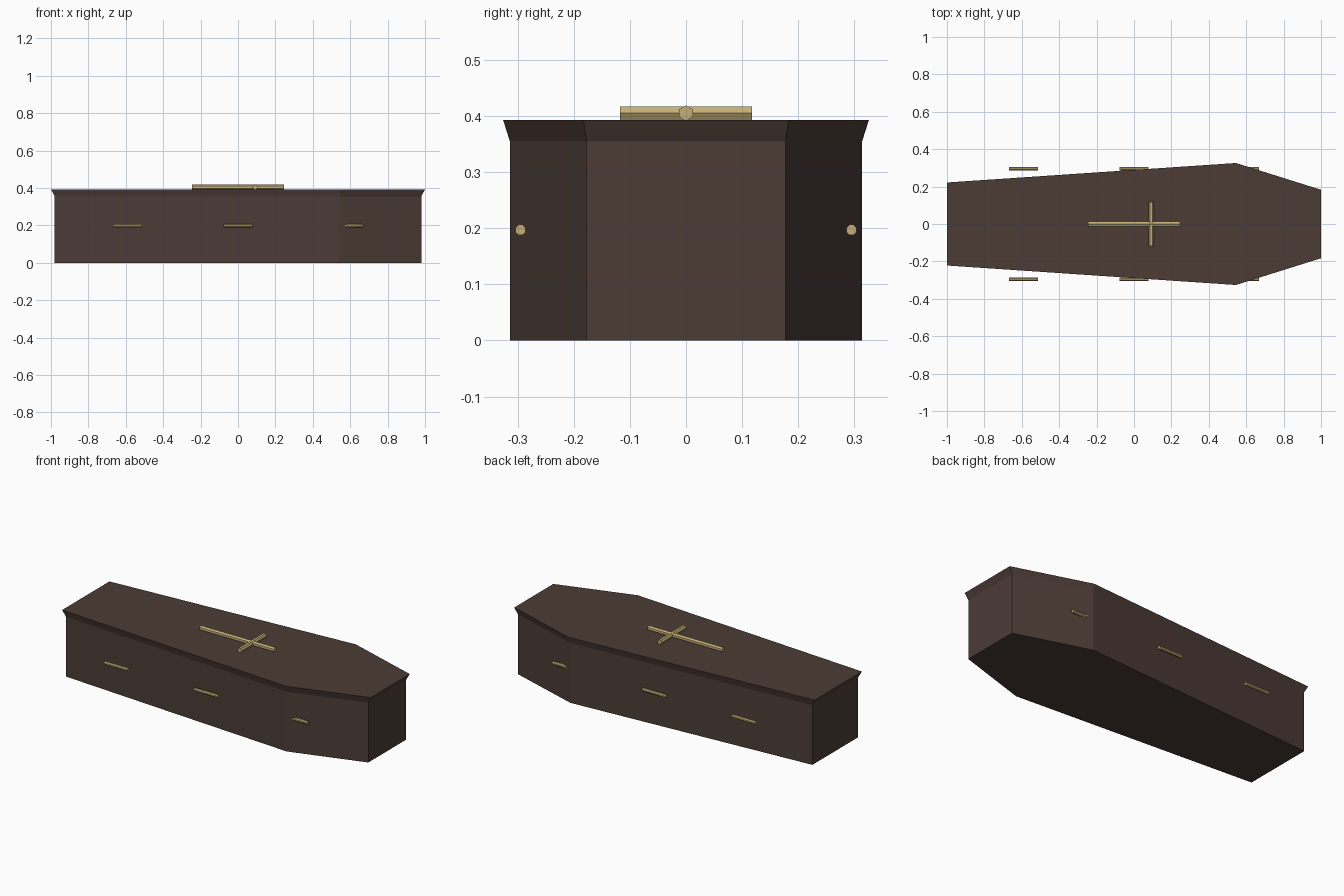
import bpy
import bmesh
from math import pi
from mathutils import Matrix

cube = bpy.data.objects.get("Cube")
if cube:
    bpy.data.objects.remove(cube, do_unlink=True)


def make_material(name, color):
    mat = bpy.data.materials.new(name)
    mat.use_nodes = True
    mat.diffuse_color = color
    mat.node_tree.nodes["Principled BSDF"].inputs["Base Color"].default_value = color
    return mat


wood = make_material("dark wood", (0.072, 0.045, 0.037, 1))
brass = make_material("brass", (0.56, 0.43, 0.18, 1))


def finish(name, bm, mat):
    bmesh.ops.recalc_face_normals(bm, faces=bm.faces)
    mesh = bpy.data.meshes.new(name)
    bm.to_mesh(mesh)
    bm.free()
    mesh.materials.append(mat)
    obj = bpy.data.objects.new(name, mesh)
    bpy.context.collection.objects.link(obj)
    return obj


def outline(half):
    """Mirror half of the six-sided outline across the long axis."""
    return half + [(x, -y) for x, y in reversed(half)]


def loft(name, lower, z0, upper, z1, mat):
    bm = bmesh.new()
    a = [bm.verts.new((x, y, z0)) for x, y in lower]
    b = [bm.verts.new((x, y, z1)) for x, y in upper]
    bm.faces.new(a)
    bm.faces.new(b)
    n = len(a)
    for i in range(n):
        j = (i + 1) % n
        bm.faces.new((a[i], a[j], b[j], b[i]))
    return finish(name, bm, mat)


def rod(name, center, length, radius, sides, axis, turn=0.0):
    """Faceted rod lying along the x or y axis."""
    bm = bmesh.new()
    lay = Matrix.Rotation(pi / 2, 4, "Y" if axis == "X" else "X")
    bmesh.ops.create_cone(bm, cap_ends=True, segments=sides, radius1=radius,
                          radius2=radius, depth=length,
                          matrix=lay @ Matrix.Rotation(turn, 4, "Z"))
    obj = finish(name, bm, brass)
    obj.location = center
    return obj


# Body and flared lid
body_shape = outline([(-0.98, 0.214), (0.54, 0.314), (0.98, 0.177)])
lid_shape = outline([(-1.0, 0.222), (0.545, 0.326), (1.0, 0.183)])
loft("body", body_shape, 0, body_shape, 0.355, wood)
loft("lid", body_shape, 0.355, lid_shape, 0.393, wood)

# Cross lying on the lid; hexagonal bars rest on a flat face
rod("cross_long_bar", (0, 0, 0.405), 0.49, 0.014, 6, "X", pi / 2)
rod("cross_short_bar", (0.092, 0, 0.405), 0.235, 0.014, 6, "Y", pi / 2)

# Carrying handles, three per side
for side, y in (("left", 0.295), ("right", -0.295)):
    for place, x in (("foot", -0.59), ("middle", 0), ("head", 0.59)):
        rod(f"{place}_handle_{side}", (x, y, 0.197), 0.154, 0.01, 8, "X", pi / 8)
